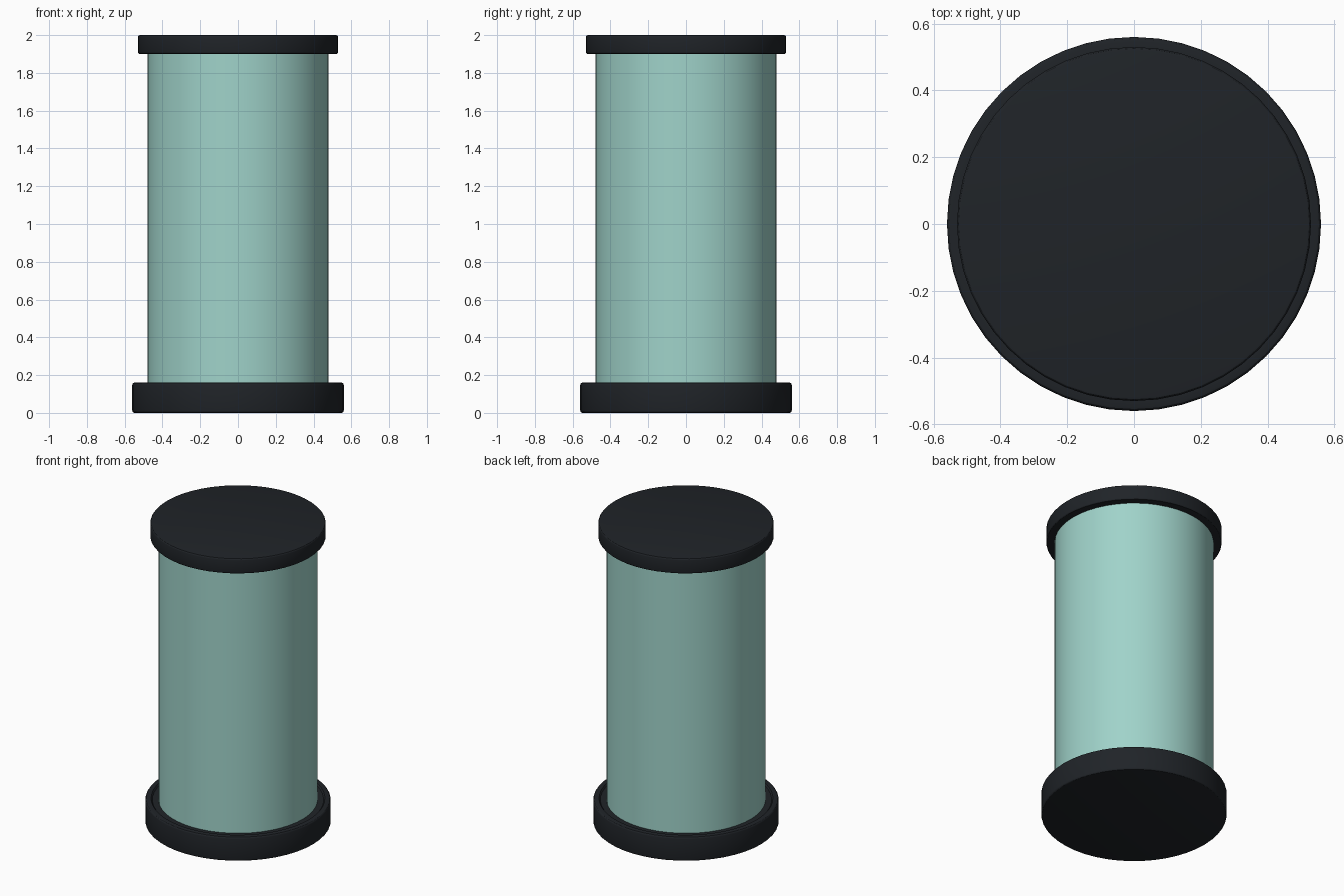
import bpy, bmesh, math

if "Cube" in bpy.data.objects:
    bpy.data.objects.remove(bpy.data.objects["Cube"])

SEGMENTS = 48


def material(name, rgb):
    mat = bpy.data.materials.new(name)
    mat.diffuse_color = (*rgb, 1.0)
    mat.use_nodes = True
    mat.node_tree.nodes["Principled BSDF"].inputs["Base Color"].default_value = mat.diffuse_color
    return mat


def lathe(name, profile, mat):
    """Revolve an (r, z) profile, bottom axis point to top axis point."""
    bm = bmesh.new()
    verts = [bm.verts.new((r, 0, z)) for r, z in profile]
    edges = [bm.edges.new(pair) for pair in zip(verts, verts[1:])]
    bmesh.ops.spin(bm, geom=verts + edges, cent=(0, 0, 0), axis=(0, 0, 1),
                   angle=2 * math.pi, steps=SEGMENTS, use_duplicate=False)
    bmesh.ops.remove_doubles(bm, verts=bm.verts, dist=1e-5)
    bmesh.ops.recalc_face_normals(bm, faces=bm.faces)
    mesh = bpy.data.meshes.new(name)
    bm.to_mesh(mesh)
    bm.free()
    mesh.materials.append(mat)
    obj = bpy.data.objects.new(name, mesh)
    bpy.context.collection.objects.link(obj)
    bpy.ops.object.select_all(action='DESELECT')
    obj.select_set(True)
    bpy.context.view_layer.objects.active = obj
    bpy.ops.object.shade_smooth_by_angle(angle=math.radians(30))
    return obj


def corner(r, z, b, start):
    """Rounded profile corner centred at (r, z), sweeping a quarter turn."""
    return [(r + b * math.cos(math.radians(start + a)),
             z + b * math.sin(math.radians(start + a))) for a in (0, 30, 60, 90)]


dark = material("dark_plastic", (0.014, 0.017, 0.021))
green = material("pale_green", (0.35, 0.65, 0.59))

# Base with rounded rim and a shallow groove around the tube
lathe("base", [(0, 0)] + corner(0.548, 0.012, 0.012, -90)
      + corner(0.548, 0.148, 0.012, 0)
      + [(0.525, 0.16), (0.517, 0.15), (0, 0.15)], dark)

# Cylindrical tube body
lathe("tube", [(0, 0.14), (0.48, 0.14), (0.48, 1.91), (0, 1.91)], green)

# Cap with rounded rim
lathe("cap", [(0, 1.9)] + corner(0.52, 1.91, 0.01, -90)
      + corner(0.52, 1.99, 0.01, 0) + [(0, 2.0)], dark)
